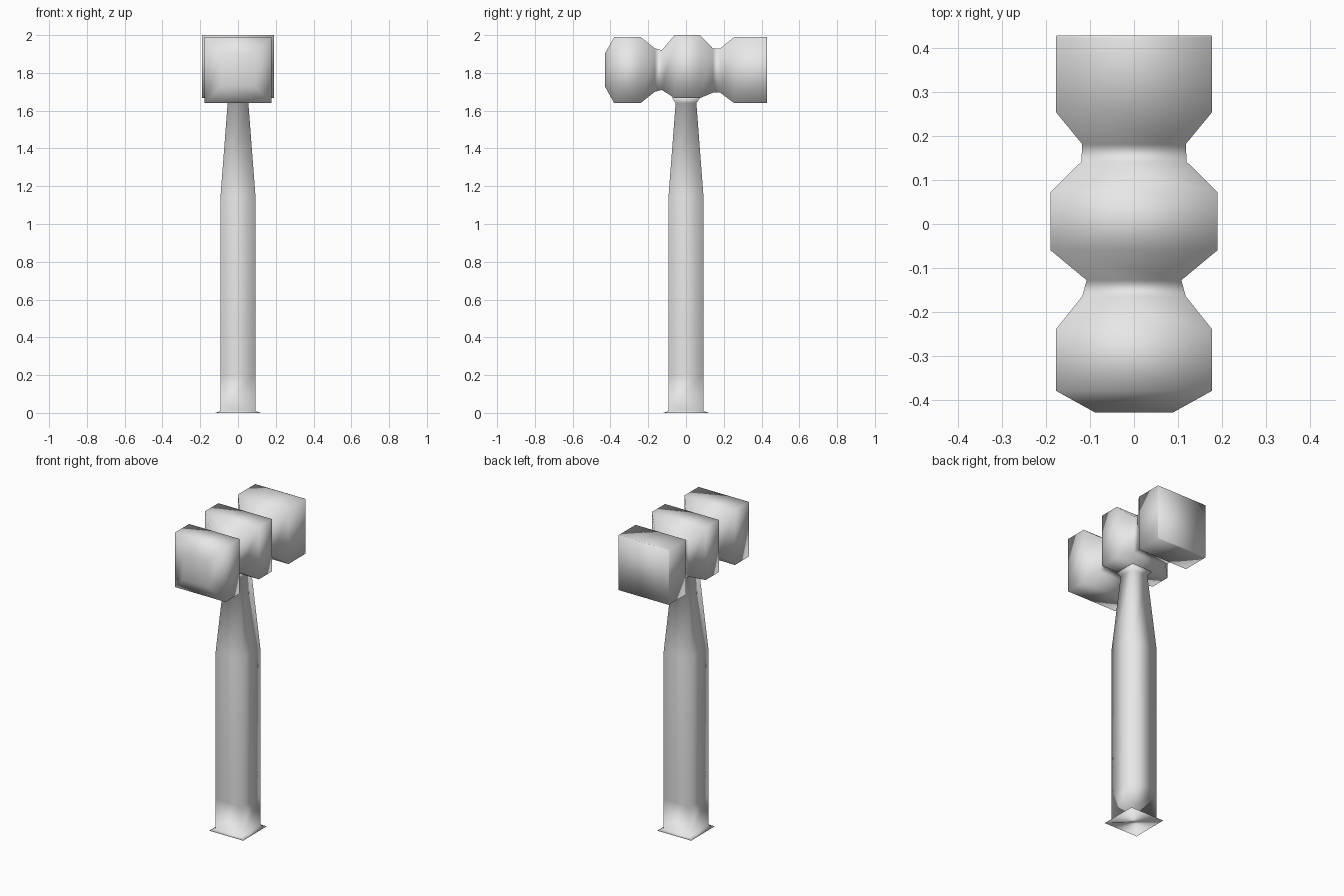
import bpy
import bmesh
from mathutils import Vector

if "Cube" in bpy.data.objects:
    bpy.data.objects.remove(bpy.data.objects["Cube"], do_unlink=True)

grey = bpy.data.materials.new("light grey")
grey.use_nodes = True
grey.diffuse_color = (0.8, 0.8, 0.8, 1)
grey.node_tree.nodes["Principled BSDF"].inputs["Base Color"].default_value = (0.8, 0.8, 0.8, 1)

CORNERS = ((-1, -1), (1, -1), (1, 1), (-1, 1))


def square_loft(name, rings):
    """Bridge four-cornered rings, each a (centre, u axis, v axis), and cap the ends."""
    bm = bmesh.new()
    loops = [[bm.verts.new(c + u * a + v * b) for a, b in CORNERS] for c, u, v in rings]
    for low, high in zip(loops, loops[1:]):
        for i in range(4):
            j = (i + 1) % 4
            bm.faces.new((low[i], low[j], high[j], high[i]))
    bm.faces.new(loops[0][::-1])
    bm.faces.new(loops[-1])
    bmesh.ops.recalc_face_normals(bm, faces=bm.faces)
    for face in bm.faces:
        face.smooth = True
    mesh = bpy.data.meshes.new(name)
    bm.to_mesh(mesh)
    bm.free()
    mesh.materials.append(grey)
    obj = bpy.data.objects.new(name, mesh)
    bpy.context.collection.objects.link(obj)
    return obj


# Handle with flared foot, tapered neck and small flare under the head: (z, half width)
handle = [(0, 0.12), (0.01, 0.093), (0.2, 0.093), (0.36, 0.093), (1.14, 0.093),
          (1.64, 0.055), (1.67, 0.075)]
square_loft("handle", [(Vector((0, 0, z)), Vector((r, 0, 0)), Vector((0, r, 0)))
                       for z, r in handle])

# Head, from striking face to rear face: (y, half width, bottom z, top z)
head = [(-0.43, 0.088, 1.73, 1.90), (-0.38, 0.178, 1.64, 1.99), (-0.24, 0.178, 1.64, 1.99),
        (-0.165, 0.118, 1.70, 1.93), (-0.128, 0.108, 1.71, 1.92),
        (-0.06, 0.19, 1.666, 2.0), (0.073, 0.19, 1.666, 2.0),
        (0.142, 0.12, 1.695, 1.93), (0.182, 0.118, 1.695, 1.93),
        (0.255, 0.178, 1.64, 1.99), (0.425, 0.178, 1.64, 1.99), (0.43, 0.177, 1.641, 1.989)]
square_loft("head", [(Vector((0, y, (lo + hi) / 2)), Vector((w, 0, 0)),
                      Vector((0, 0, (hi - lo) / 2))) for y, w, lo, hi in head])
